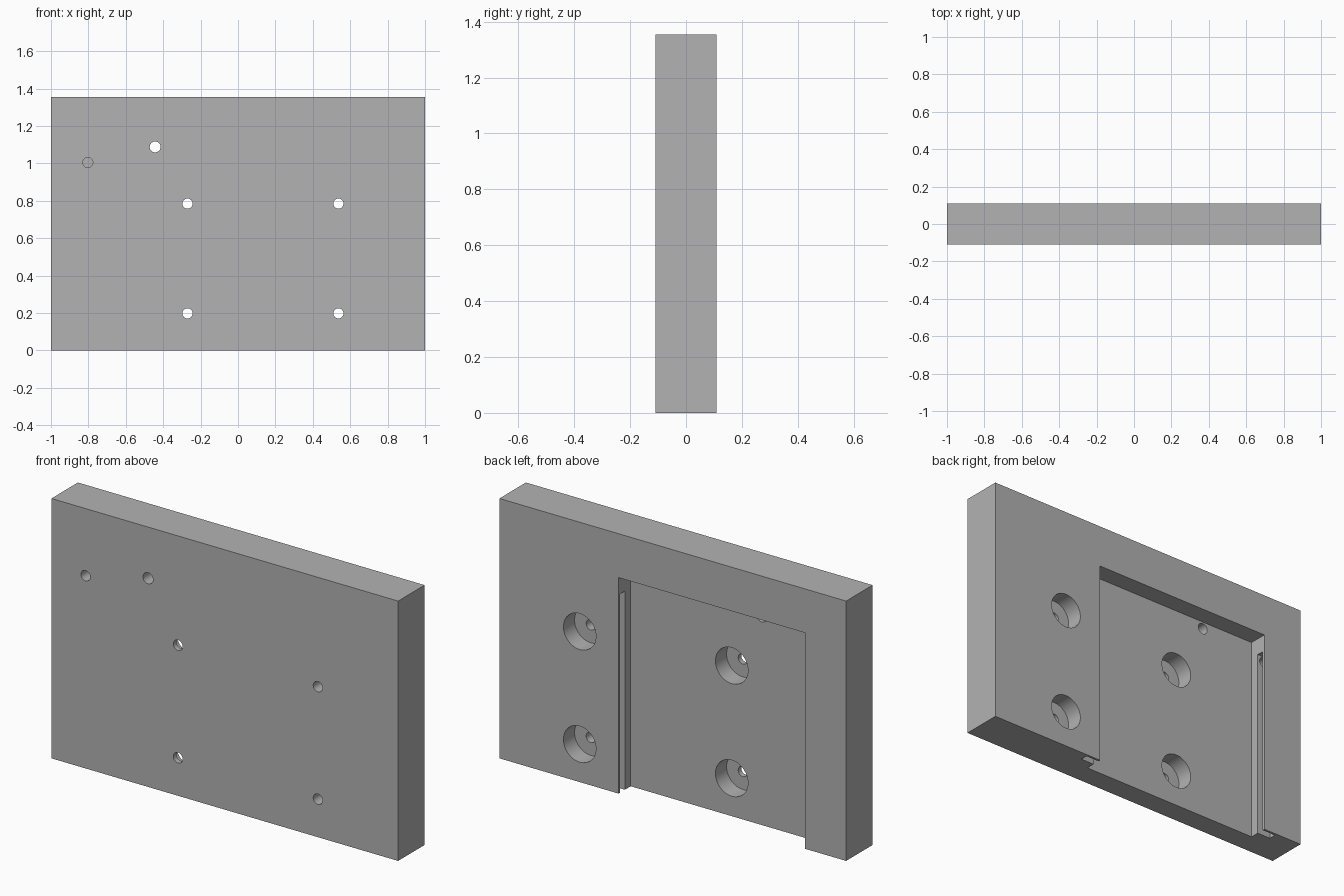
import bpy
import math

old = bpy.data.objects.get("Cube")
if old:
    bpy.data.objects.remove(old, do_unlink=True)

HALF = 0.109      # half thickness of the plate
HEIGHT = 1.355
FLOOR = 0.009     # y of the recess floor

grey = bpy.data.materials.new("plain grey")
grey.use_nodes = True
grey.diffuse_color = (0.448, 0.448, 0.448, 1)
grey.node_tree.nodes["Principled BSDF"].inputs["Base Color"].default_value = grey.diffuse_color


def box(name, x, y, z):
    """Box spanning the given (low, high) ranges."""
    bpy.ops.mesh.primitive_cube_add(size=1)
    ob = bpy.context.object
    ob.name = name
    for v in ob.data.vertices:
        v.co = [lo + (c + 0.5) * (hi - lo) for c, (lo, hi) in zip(v.co, (x, y, z))]
    ob.data.materials.append(grey)
    return ob


def drill(name, x, z, radius, y):
    """Cylinder along y between the given (low, high) range."""
    bpy.ops.mesh.primitive_cylinder_add(
        vertices=48, radius=radius, depth=y[1] - y[0],
        location=(x, sum(y) / 2, z), rotation=(math.pi / 2, 0, 0))
    ob = bpy.context.object
    ob.name = name
    ob.data.materials.append(grey)
    return ob


def cut(target, cutter):
    cutter.hide_render = True
    mod = target.modifiers.new("cut", 'BOOLEAN')
    mod.operation = 'DIFFERENCE'
    mod.solver = 'EXACT'
    mod.object = cutter
    bpy.context.view_layer.objects.active = target
    bpy.ops.object.modifier_apply(modifier=mod.name)
    bpy.data.objects.remove(cutter, do_unlink=True)


# Solid plate
plate = box("mounting_plate", (-1, 1), (-HALF, HALF), (0, HEIGHT))

# Rear recess, open at the bottom, with an undercut slot in both side walls
cut(plate, box("recess_cutter", (-0.763, 0.313), (FLOOR, 0.2), (-0.1, 1.126)))
cut(plate, box("slot_cutter", (-0.843, 0.392), (0.057, 0.096), (-0.1, 1.035)))

# Four counterbored bolt holes
for x, surface in ((-0.27, FLOOR), (0.537, HALF)):
    for z in (0.198, 0.785):
        cut(plate, drill("counterbore_cutter", x, z, 0.094, (surface - 0.092, 0.2)))
        cut(plate, drill("bolt_hole_cutter", x, z, 0.027, (-0.2, 0.2)))

# Through hole into the recess, and a hole ending in the slot
cut(plate, drill("through_hole_cutter", -0.443, 1.088, 0.029, (-0.2, 0.2)))
cut(plate, drill("pin_hole_cutter", -0.803, 1.005, 0.027, (-0.2, 0.075)))

# Smooth bores, sharp edges
bpy.ops.object.select_all(action='DESELECT')
plate.select_set(True)
bpy.context.view_layer.objects.active = plate
bpy.ops.object.shade_smooth_by_angle(angle=math.radians(30))
